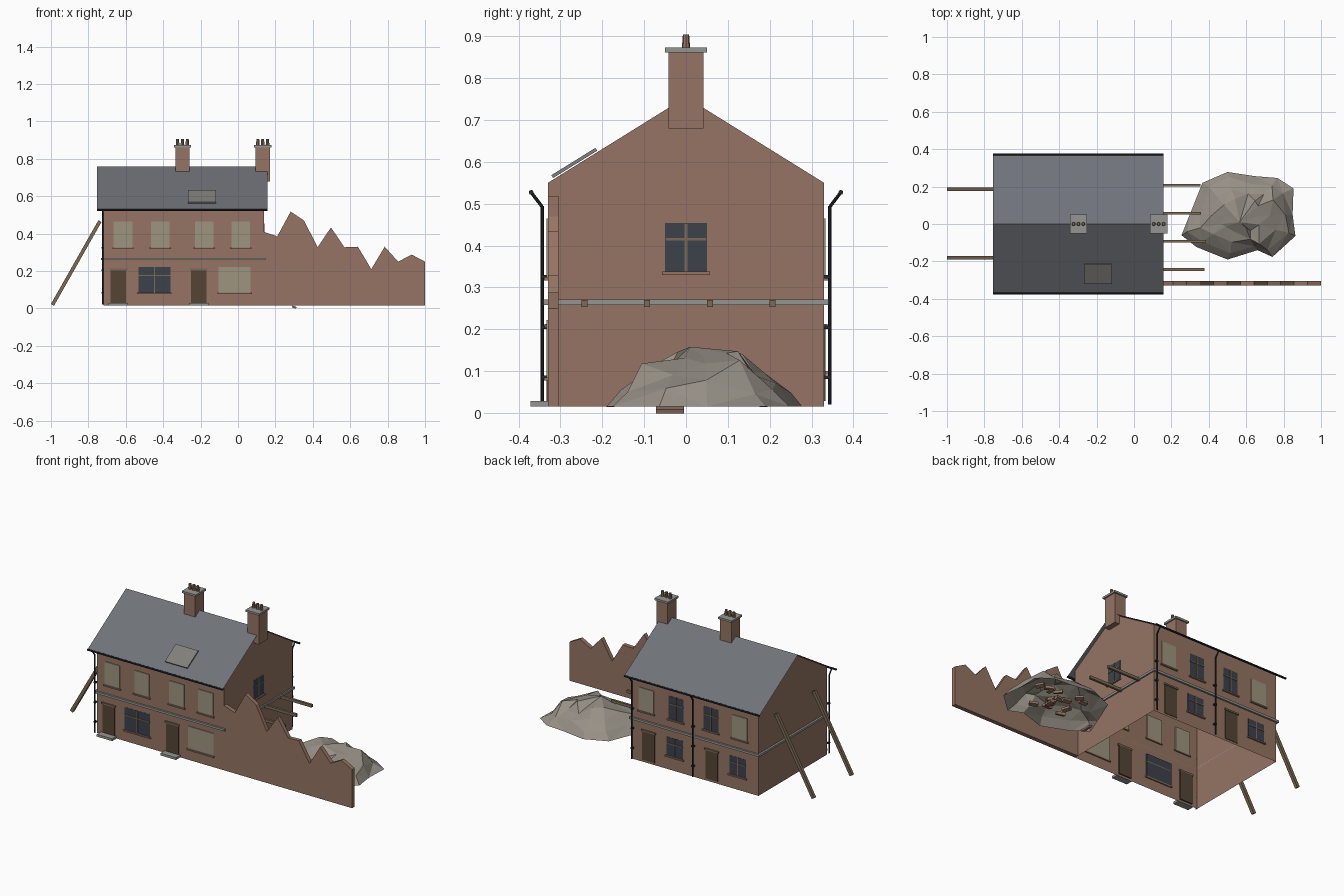
import bpy, bmesh, math, random
from mathutils import Vector, Matrix

if "Cube" in bpy.data.objects:
    bpy.data.objects.remove(bpy.data.objects["Cube"])

random.seed(4)
G = 0.015                      # ground line of the walls
X0, X1, Y = -0.72, 0.138, 0.33   # house footprint
RIDGE, SLOPE = 0.759, 0.62


def material(name, rgb):
    m = bpy.data.materials.new(name)
    m.diffuse_color = (*rgb, 1)
    m.use_nodes = True
    m.node_tree.nodes["Principled BSDF"].inputs["Base Color"].default_value = m.diffuse_color
    return m


BRICK = material("brick", (0.30, 0.175, 0.125))
SLATE = material("slate", (0.16, 0.17, 0.19))
BOARD = material("board", (0.34, 0.30, 0.21))
TIMBER = material("timber", (0.20, 0.145, 0.09))
DOOR = material("door_wood", (0.09, 0.06, 0.035))
GLASS = material("glass", (0.045, 0.055, 0.07))
STONE = material("stone", (0.30, 0.30, 0.28))
RUBBLE = material("rubble", (0.31, 0.28, 0.24))
IRON = material("iron", (0.018, 0.02, 0.024))
PATCH = material("patch", (0.22, 0.215, 0.20))


def finish(name, bm, mat):
    bmesh.ops.recalc_face_normals(bm, faces=bm.faces)
    me = bpy.data.meshes.new(name)
    bm.to_mesh(me)
    bm.free()
    me.materials.append(mat)
    ob = bpy.data.objects.new(name, me)
    bpy.context.collection.objects.link(ob)
    return ob


def box(name, x, y, z, mat, rot=None):
    """Box spanning the three (low, high) ranges."""
    bm = bmesh.new()
    bmesh.ops.create_cube(bm, size=1)
    size = [b - a for a, b in (x, y, z)]
    mid = Vector([(a + b) / 2 for a, b in (x, y, z)])
    turn = rot.to_4x4() if rot else Matrix()
    bm.transform(Matrix.Translation(mid) @ turn @ Matrix.Diagonal((*size, 1)))
    return finish(name, bm, mat)


def rod(name, p, q, r, mat, sides=8, r2=None):
    """Straight rod from p to q; four sides give a square beam."""
    p, q = Vector(p), Vector(q)
    bm = bmesh.new()
    bmesh.ops.create_cone(bm, cap_ends=True, segments=sides, radius1=r,
                          radius2=r if r2 is None else r2, depth=(q - p).length)
    if sides == 4:
        bm.transform(Matrix.Rotation(math.pi / 4, 4, 'Z'))
    turn = (q - p).to_track_quat('Z', 'Y').to_matrix().to_4x4()
    bm.transform(Matrix.Translation((p + q) / 2) @ turn)
    return finish(name, bm, mat)


def window(name, mid, w, z0, z1, side, boarded=False, bars=0.66):
    """Window in the front (-1), back (1) or right gable ('gable')."""
    def part(n, a, b, za, zb, d, mat):
        if side == 'gable':
            box(n, (X1 - 0.008, X1 + d), (mid + a, mid + b), (za, zb), mat)
        else:
            y = sorted((side * (Y - 0.008), side * (Y + d)))
            box(n, (mid + a, mid + b), y, (za, zb), mat)
    h = w / 2
    part(name + "_sill", -h - 0.007, h + 0.007, z0 - 0.008, z0, 0.010, BRICK)
    if boarded:
        part(name + "_boarding", -h, h, z0, z1, 0.004, BOARD)
        return
    part(name + "_glass", -h, h, z0, z1, 0.001, GLASS)
    part(name + "_mullion", -0.003, 0.003, z0, z1, 0.004, TIMBER)
    zb = z0 + (z1 - z0) * bars
    part(name + "_transom", -h, h, zb - 0.003, zb + 0.003, 0.004, TIMBER)


def door(name, mid, side, step=False):
    y = sorted((side * (Y - 0.008), side * (Y + 0.003)))
    box(name, (mid - 0.042, mid + 0.042), y, (G + 0.013, 0.205), DOOR)
    y = sorted((side * (Y - 0.008), side * (Y + 0.008)))
    box(name + "_lintel", (mid - 0.048, mid + 0.048), y, (0.203, 0.213), TIMBER)
    if step:
        box(name + "_step", (mid - 0.052, mid + 0.052), (-0.372, -Y), (G, G + 0.014), STONE)


# House shell, open at the bottom and under the roof
bm = bmesh.new()
profile = [(-Y, G), (-Y, 0.55), (0, RIDGE - 0.004), (Y, 0.55), (Y, G)]
ends = [[bm.verts.new((x, y, z)) for y, z in profile] for x in (X0, X1)]
for e in ends:
    bm.faces.new(e)
for i in (0, 3):
    bm.faces.new((ends[0][i], ends[0][i + 1], ends[1][i + 1], ends[1][i]))
finish("house_walls", bm, BRICK)

# Thin slate roof
bm = bmesh.new()
rows = [[bm.verts.new((x, y, RIDGE - SLOPE * abs(y))) for x in (-0.755, 0.157)]
        for y in (-0.37, 0, 0.37)]
for a, b in zip(rows, rows[1:]):
    bm.faces.new((a[0], a[1], b[1], b[0]))
finish("roof", bm, SLATE)

# Boarded patch on the front slope
yc = -0.267
zc = RIDGE + SLOPE * yc + 0.004
box("roof_patch", (-0.268, -0.117), (yc - 0.062, yc + 0.062), (zc - 0.004, zc + 0.004),
    PATCH, Matrix.Rotation(math.atan(SLOPE), 3, 'X'))

# Gutters and downpipes
for s, name in ((-1, "front_gutter"), (1, "back_gutter")):
    rod(name, (-0.755, s * 0.37, 0.527), (0.157, s * 0.37, 0.527), 0.006, IRON)
for x, s in ((-0.724, -1), (-0.285, 1), (0.125, 1)):
    rod("downpipe", (x, s * 0.344, 0.02), (x, s * 0.344, 0.495), 0.004, IRON)
    rod("downpipe_neck", (x, s * 0.344, 0.493), (x, s * 0.37, 0.527), 0.004, IRON)
    for z in (0.085, 0.205, 0.325):
        box("pipe_bracket", (x - 0.007, x + 0.007), sorted((s * Y, s * 0.347)),
            (z - 0.004, z + 0.004), IRON)

# Stone string course around the house
for s in (-1, 1):
    box("string_course_long", (X0 - 0.012, X1 + 0.008), sorted((s * Y, s * 0.341)), (0.258, 0.271), STONE)
for x in ((X0 - 0.012, X0), (X1, X1 + 0.008)):
    box("string_course_gable", x, (-Y, Y), (0.258, 0.271), STONE)

# Chimneys with caps and three pots
for cx in (-0.297, 0.132):
    box("chimney_stack", (cx - 0.038, cx + 0.038), (-0.042, 0.042), (0.68, 0.862), BRICK)
    box("chimney_cap", (cx - 0.046, cx + 0.046), (-0.05, 0.05), (0.861, 0.873), STONE)
    for dx in (-0.026, 0, 0.026):
        rod("chimney_pot", (cx + dx, 0, 0.872), (cx + dx, 0, 0.905), 0.010, BRICK, 8, 0.0075)

# Front openings
for x in (-0.615, -0.415, -0.18, 0.015):
    window("front_upper_window", x, 0.1, 0.325, 0.465, -1, True)
window("front_lower_window", -0.447, 0.17, 0.085, 0.222, -1)
window("front_lower_window", -0.018, 0.17, 0.085, 0.222, -1, True)
for x in (-0.64, -0.21):
    door("front_door", x, -1, True)

# Back openings
for x, boarded in ((0.035, True), (-0.165, False), (-0.4, False), (-0.595, True)):
    window("back_upper_window", x, 0.1, 0.325, 0.465, 1, boarded)
for x in (-0.155, -0.58):
    window("back_lower_window", x, 0.11, 0.1, 0.212, 1)
for x in (0.02, -0.405):
    door("back_door", x, 1)

# Gable window and broken floor joists
window("gable_window", 0, 0.1, 0.338, 0.454, 'gable')
for y, x in ((-0.243, 0.378), (-0.093, 0.385), (0.057, 0.358), (0.207, 0.356)):
    box("broken_joist", (X1 - 0.01, x), (y - 0.007, y + 0.007), (0.253, 0.270), TIMBER)

# Raking timber props on the left gable
for y in (-0.18, 0.185):
    rod("raking_prop", (-0.992, y, 0.019), (-0.738, y, 0.467), 0.0135, TIMBER, 4)

# Ruined front wall with a jagged top
tops = [0.41, 0.385, 0.518, 0.47, 0.327, 0.433, 0.327, 0.33, 0.21, 0.33, 0.25, 0.288, 0.25]
bm = bmesh.new()
step = (1 - X1) / (len(tops) - 1)
pts = [(X1, G)] + [(X1 + i * step, z) for i, z in enumerate(tops)] + [(1, G)]
face = bm.faces.new([bm.verts.new((x, -Y, z)) for x, z in pts])
out = bmesh.ops.extrude_face_region(bm, geom=[face])
bmesh.ops.translate(bm, vec=(0, 0.025, 0),
                    verts=[v for v in out["geom"] if isinstance(v, bmesh.types.BMVert)])
finish("ruined_wall", bm, BRICK)

# Rubble heap: jittered rings shrinking from an irregular outline, open below
outline = [(.863, -.064), (.74, -.176), (.66, -.14), (.5, -.19), (.334, -.123), (.254, -.06),
           (.297, .048), (.366, .22), (.5, .278), (.644, .256), (.767, .246), (.853, .19), (.848, .05)]
cx, cy = 0.565, 0.04
bm = bmesh.new()
rings = []
for k, z in ((1, G), (0.84, 0.062), (0.62, 0.108), (0.36, 0.132)):
    j = 0 if k == 1 else 1
    rings.append([bm.verts.new((cx + (x - cx) * (k + j * random.uniform(-.06, .06)),
                                cy + (y - cy) * (k + j * random.uniform(-.06, .06)),
                                z + j * random.uniform(-.018, .018))) for x, y in outline])
n = len(outline)
for a, b in zip(rings, rings[1:]):
    for i in range(n):
        bm.faces.new((a[i], a[(i + 1) % n], b[(i + 1) % n], b[i]))
peak = bm.verts.new((cx, cy - 0.03, 0.158))
for i in range(n):
    bm.faces.new((rings[-1][i], rings[-1][(i + 1) % n], peak))
bmesh.ops.triangulate(bm, faces=bm.faces)
finish("rubble_heap", bm, RUBBLE)

# Fallen bricks under and beside the heap
box("loose_brick", (0.29, 0.312), (-0.072, -0.005), (0.002, 0.012), BRICK, Matrix.Rotation(0.35, 3, 'Y'))
for i in range(16):
    a, r = random.uniform(0, 6.28), random.uniform(0.02, 0.17)
    x, y, z = cx + r * 1.2 * math.cos(a), cy + r * 0.8 * math.sin(a), random.uniform(0.025, 0.05)
    box("fallen_brick", (x - 0.025, x + 0.025), (y - 0.012, y + 0.012), (z - 0.008, z + 0.008), BRICK,
        Matrix.Rotation(random.uniform(0, 3.1), 3, 'Z') @ Matrix.Rotation(random.uniform(-.3, .3), 3, 'X'))
